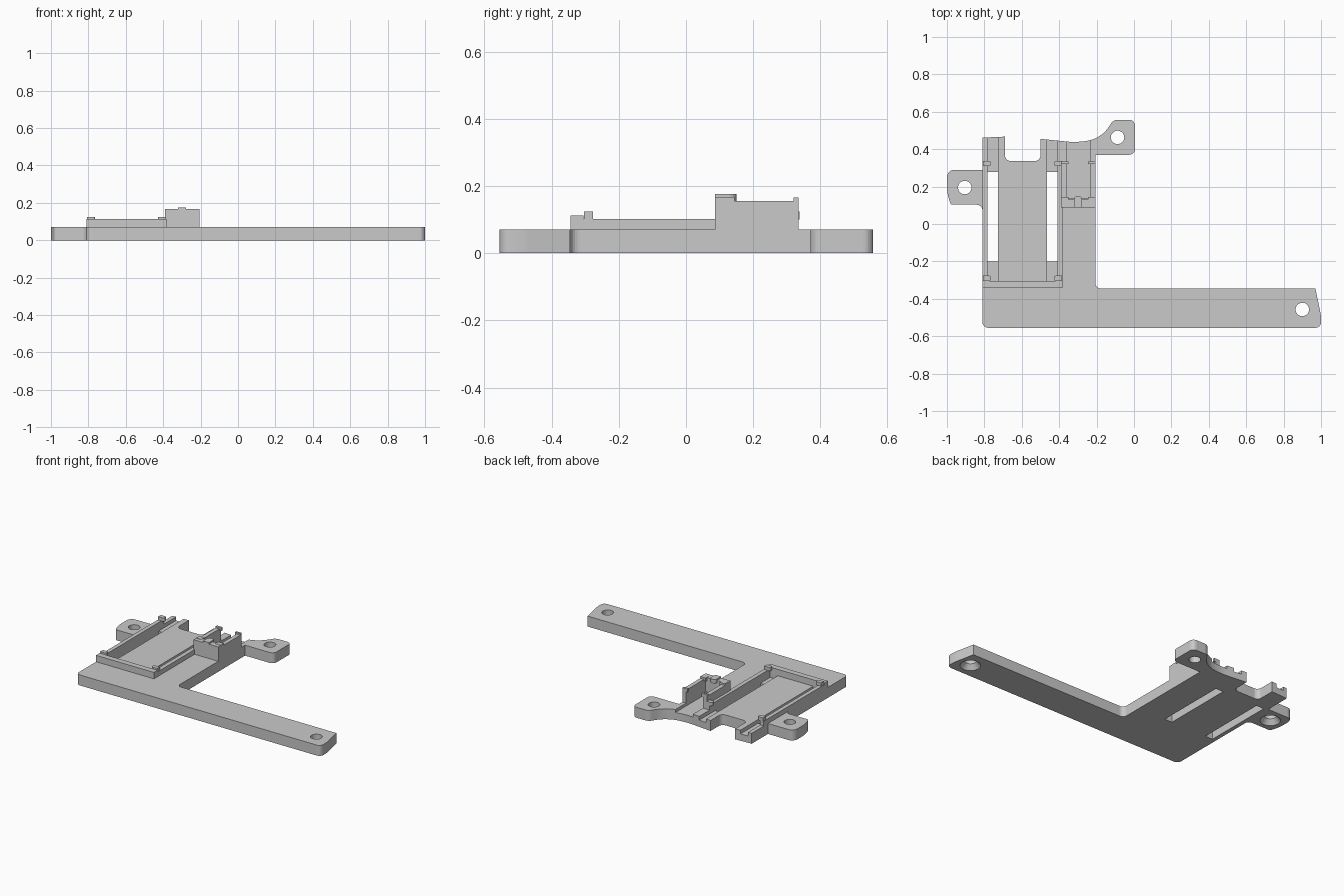
import bpy, bmesh
from math import cos, sin, pi
from mathutils import Vector

cube = bpy.data.objects.get("Cube")
if cube:
    bpy.data.objects.remove(cube, do_unlink=True)

grey = bpy.data.materials.new("plain grey")
grey.use_nodes = True
colour = (0.59, 0.59, 0.59, 1)
grey.diffuse_color = colour
grey.node_tree.nodes["Principled BSDF"].inputs["Base Color"].default_value = colour

PLATE = 0.07


def finish(name, bm):
    bm.normal_update()
    if bm.calc_volume(signed=True) < 0:
        bmesh.ops.reverse_faces(bm, faces=bm.faces)
    mesh = bpy.data.meshes.new(name)
    bm.to_mesh(mesh)
    bm.free()
    mesh.materials.append(grey)
    obj = bpy.data.objects.new(name, mesh)
    bpy.context.collection.objects.link(obj)
    return obj


def prism(name, points, z0, z1):
    bm = bmesh.new()
    low = [bm.verts.new((x, y, z0)) for x, y in points]
    high = [bm.verts.new((x, y, z1)) for x, y in points]
    bm.faces.new(low[::-1])
    bm.faces.new(high)
    for i in range(len(points)):
        bm.faces.new((low[i - 1], low[i], high[i], high[i - 1]))
    return finish(name, bm)


def box(name, x0, x1, y0, y1, z0, z1):
    return prism(name, [(x0, y0), (x1, y0), (x1, y1), (x0, y1)], z0, z1)


def cone(name, x, y, r0, r1, z0, z1):
    bm = bmesh.new()
    bmesh.ops.create_cone(bm, cap_ends=True, segments=32, radius1=r0, radius2=r1, depth=z1 - z0)
    bmesh.ops.translate(bm, verts=bm.verts, vec=(x, y, (z0 + z1) / 2))
    return finish(name, bm)


def rounded(corners, steps=6):
    """Round each (x, y, radius) corner with a weighted quadratic curve."""
    out = []
    for i, (x, y, r) in enumerate(corners):
        p = Vector((x, y))
        if not r:
            out.append((x, y))
            continue
        a = p + (Vector(corners[i - 1][:2]) - p).normalized() * r
        b = p + (Vector(corners[(i + 1) % len(corners)][:2]) - p).normalized() * r
        for k in range(steps + 1):
            t = k / steps
            w = (1 - t) ** 2, 1.414 * t * (1 - t), t ** 2
            q = (a * w[0] + p * w[1] + b * w[2]) / sum(w)
            out.append((q.x, q.y))
    return out


def cut(target, cutter):
    mod = target.modifiers.new("cut", "BOOLEAN")
    mod.operation = "DIFFERENCE"
    mod.solver = "EXACT"
    mod.object = cutter
    bpy.context.view_layer.objects.active = target
    bpy.ops.object.modifier_apply(modifier=mod.name)
    bpy.data.objects.remove(cutter, do_unlink=True)


# Base plate with arm and mounting tabs
R = 0.03
outline = [
    (-0.81, -0.555, R), (1, -0.555, R), (1, -0.49, 0.02), (0.97, -0.345, 0),
    (-0.207, -0.345, R), (-0.207, 0.37, 0), (0.005, 0.37, R), (0.005, 0.557, R),
    (-0.11, 0.557, 0.02), (-0.175, 0.46, 0.06), (-0.3, 0.435, 0.05), (-0.5, 0.455, 0),
    (-0.5, 0.337, R), (-0.69, 0.337, R), (-0.69, 0.467, 0), (-0.81, 0.462, 0),
    (-0.81, 0.29, 0), (-1, 0.29, 0.04), (-1, 0.17, 0.03), (-0.98, 0.103, 0.01),
    (-0.81, 0.103, R)]
plate = prism("base_plate", rounded(outline), 0, PLATE)

# Screw holes, two of them countersunk from below
for x, y, sunk in [(-0.905, 0.195, True), (-0.088, 0.463, False), (0.9, -0.457, True)]:
    cut(plate, cone("hole_cutter", x, y, 0.036, 0.036, -0.1, 0.2))
    if sunk:
        cut(plate, cone("sink_cutter", x, y, 0.07, 0.034, -0.01, 0.035))

# Pin channels and through slots beside the tray floor
for x0, x1 in [(-0.783, -0.728), (-0.465, -0.41)]:
    cut(plate, box("channel_cutter", x0, x1, -0.305, 0.6, 0.045, 0.2))
    cut(plate, box("slot_cutter", x0, x1, -0.2, 0.278, -0.1, 0.2))

# Channel through the small holder
cut(plate, box("channel_cutter", -0.36, -0.235, 0.14, 0.6, 0.05, 0.2))

# Large tray walls
box("tray_left_wall", -0.41, -0.382, -0.343, 0.335, 0.06, 0.102)
box("tray_right_wall", -0.81, -0.783, -0.343, 0.335, 0.06, 0.102)
box("tray_front_wall", -0.81, -0.382, -0.343, -0.305, 0.06, 0.113)

# Tray clips at the four corners
for x in (-0.787, -0.405):
    for y in (-0.29, 0.323):
        side = 1 if x < -0.6 else -1
        points = rounded([(x - side * 0.02, y - 0.014, 0), (x + side * 0.022, y - 0.014, 0.01),
                          (x + side * 0.022, y + 0.014, 0.01), (x - side * 0.02, y + 0.014, 0)], 3)
        prism("tray_clip", points, 0.1, 0.124)

# Small holder walls and clips
for x0, x1, inner in [(-0.39, -0.362, -0.35), (-0.235, -0.207, -0.247)]:
    box("holder_side_wall", x0, x1, 0.087, 0.335, 0.05, 0.156)
    box("holder_back_clip", min(x0, inner), max(x1, inner), 0.32, 0.335, 0.145, 0.166)
    box("holder_front_clip", min(x0, inner), max(x1, inner), 0.113, 0.145, 0.145, 0.168)
box("holder_front_wall", -0.39, -0.207, 0.087, 0.13, 0.05, 0.166)

# Rounded catch on top of the holder front wall
arc = [(-0.299 + 0.022 * cos(pi * i / 10), 0.128 + 0.022 * sin(pi * i / 10)) for i in range(11)]
prism("holder_catch", [(-0.321, 0.087), (-0.277, 0.087)] + arc, 0.15, 0.176)
